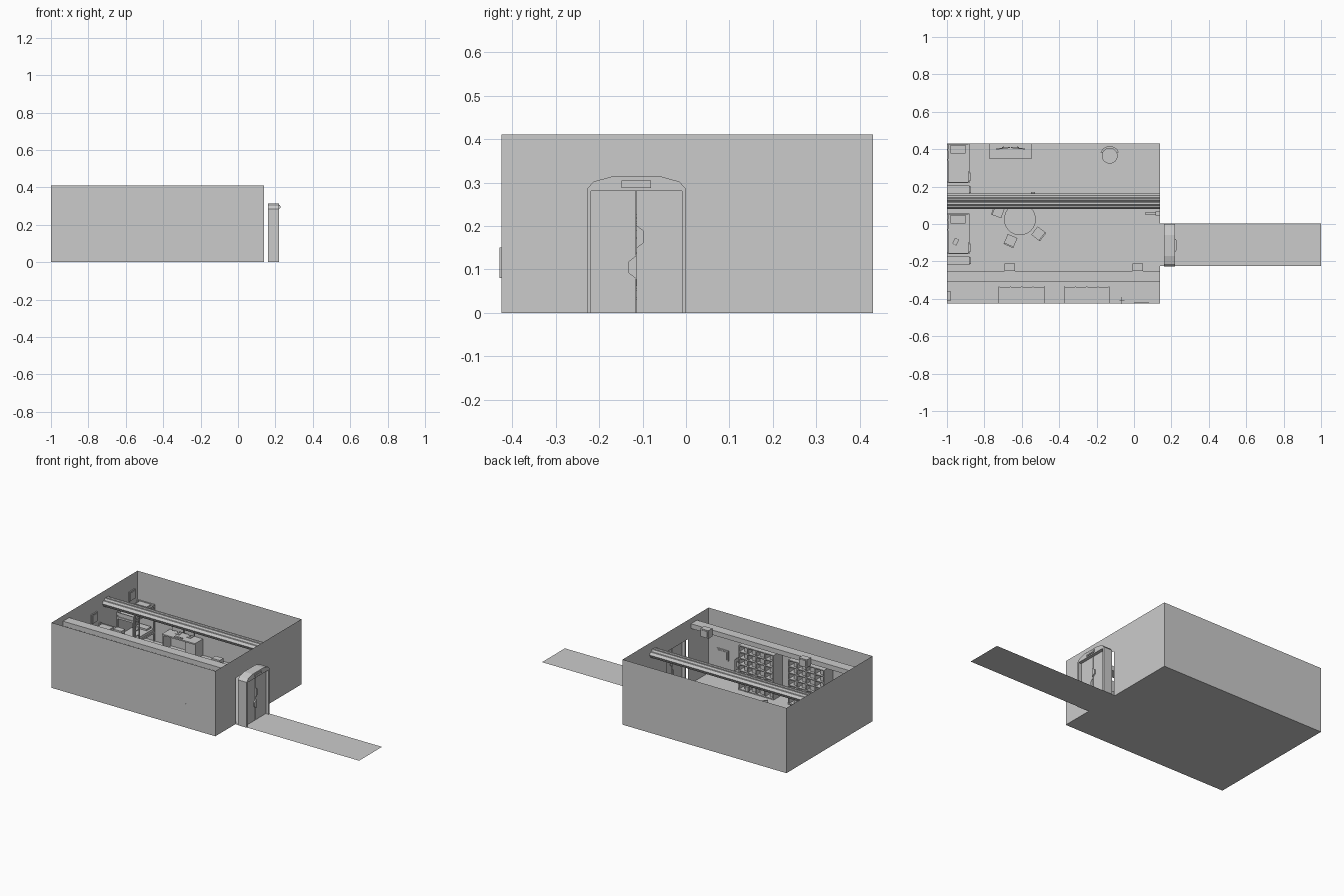
import bpy, bmesh, math
from mathutils import Matrix, Vector

if "Cube" in bpy.data.objects:
    bpy.data.objects.remove(bpy.data.objects["Cube"])

grey = bpy.data.materials.new("plain grey")
grey.diffuse_color = (0.6, 0.6, 0.6, 1)
grey.use_nodes = True
grey.node_tree.nodes["Principled BSDF"].inputs["Base Color"].default_value = grey.diffuse_color


def add(name, bm, rot=0, at=(0, 0, 0)):
    me = bpy.data.meshes.new(name)
    bm.to_mesh(me)
    bm.free()
    me.materials.append(grey)
    ob = bpy.data.objects.new(name, me)
    ob.rotation_euler.z = rot
    ob.location = at
    bpy.context.collection.objects.link(ob)
    return ob


def into(bm, x0, x1, y0, y1, z0, z1):
    m = Matrix.Translation(((x0 + x1) / 2, (y0 + y1) / 2, (z0 + z1) / 2))
    bmesh.ops.create_cube(bm, size=1, matrix=m @ Matrix.Diagonal((x1 - x0, y1 - y0, z1 - z0, 1)))


def boxes(name, *bs, rot=0, at=(0, 0, 0)):
    bm = bmesh.new()
    for b in bs:
        into(bm, *b)
    return add(name, bm, rot, at)


def sheet(name, pts):
    bm = bmesh.new()
    bm.faces.new([bm.verts.new(p) for p in pts])
    return add(name, bm)


def extrude_x(name, prof, x0, x1):
    """Extrude a (y, z) outline along x."""
    bm = bmesh.new()
    f = bm.faces.new([bm.verts.new((x0, y, z)) for y, z in prof])
    r = bmesh.ops.extrude_face_region(bm, geom=[f])
    bmesh.ops.translate(bm, vec=(x1 - x0, 0, 0), verts=[v for v in r["geom"] if isinstance(v, bmesh.types.BMVert)])
    bmesh.ops.recalc_face_normals(bm, faces=bm.faces)
    return add(name, bm)


def cone(name, x, y, z0, z1, r0, r1, n=24):
    bm = bmesh.new()
    bmesh.ops.create_cone(bm, cap_ends=True, segments=n, radius1=r0, radius2=r1, depth=z1 - z0,
                          matrix=Matrix.Translation((x, y, (z0 + z1) / 2)))
    return add(name, bm)


# room shell
L, R, F, B, H = -1, 0.14, -0.425, 0.43, 0.41
sheet("floor", [(L, F, 0), (R, F, 0), (R, B, 0), (L, B, 0)])
sheet("corridor_floor", [(R, -0.225, 0), (1, -0.225, 0), (1, 0.003, 0), (R, 0.003, 0)])
sheet("front_wall", [(L, F, 0), (R, F, 0), (R, F, H), (L, F, H)])
sheet("back_wall", [(R, B, 0), (L, B, 0), (L, B, H), (R, B, H)])
sheet("left_wall", [(L, B, 0), (L, F, 0), (L, F, H), (L, B, H)])
sheet("right_wall", [(R, F, 0), (R, -0.22, 0), (R, -0.22, 0.29), (R, -0.005, 0.29),
                     (R, -0.005, 0), (R, B, 0), (R, B, H), (R, F, H)])

# door frame, leaves, handles, sign
extrude_x("door_frame", [(0, 0), (0, .285), (-.015, .302), (-.058, .314), (-.17, .314), (-.213, .302),
                         (-.228, .285), (-.228, 0), (-.219, 0), (-.219, .28), (-.009, .28), (-.009, 0)], .16, .22)
boxes("door_leaves", (.18, .2, -.219, -.1155, 0, .28), (.18, .2, -.1135, -.009, 0, .28))
for nm, s, z in (("upper_handle", 1, .175), ("lower_handle", -1, .105)):
    extrude_x(nm, [(-.1145, z - .027), (-.1145 + s * .018, z - .013), (-.1145 + s * .018, z + .013),
                   (-.1145, z + .027)], .175, .208)
boxes("door_sign", (.219, .224, -.148, -.08, .287, .305), (.223, .226, -.143, -.085, .291, .301))

# overhead ribbed beam
extrude_x("overhead_beam", [(.08, .335), (.09, .35), (.1, .35), (.105, .362), (.115, .362), (.12, .355), (.127, .362),
                            (.137, .362), (.142, .35), (.152, .35), (.162, .335), (.15, .315), (.092, .315)], L, R)
boxes("beam_lamp", (-.55, -.53, .155, .17, .29, .32))

# front ledge with hanging units
boxes("front_ledge", (L, R, -.31, -.25, .345, .375))
for x in (-.665, .02):
    boxes("ledge_speaker", (x - .028, x + .028, -.25, -.212, .335, .385),
          (x - .02, x + .02, -.213, -.209, .342, .378))

# bookcases with shelves and books
for x0, x1 in ((-.725, -.475), (-.375, -.13)):
    bs = [(x0, x1, F, F + .01, 0, .28)]
    for i in range(5):
        x = x0 + (x1 - x0 - .006) * i / 4
        bs.append((x, x + .006, F, -.335, 0, .28))
    for i in range(8):
        z = .274 * i / 7
        bs.append((x0, x1, F, -.336, z, z + .006))
        if i < 7:
            for k in range(4):
                bx = x0 + (x1 - x0 - .006) * k / 4 + .006
                w = .03 + .012 * ((i * 3 + k * 5) % 3) / 2
                bs.append((bx, bx + w, F, -.352, z + .006, z + .03))
    boxes("bookcase", *bs)

# bunk beds with pillows, posts, rails and ladders
for y0, y1, ph in ((.22, B, .40), (-.16, .055, .025)):
    bs = []
    for z in (.05, .19):
        bs += [(L, -.88, y0, y1, z, z + .012), (L + .005, -.885, y0 + .005, y1 - .005, z + .012, z + .028),
               (-.98, -.90, ph - .022, ph + .022, z + .028, z + .038)]
    bs += [(a, a + .008, b, b + .008, 0, .23) for a in (L, -.888) for b in (y0, y1 - .008)]
    bs += [(L, -.88, b, b + .004, .215, .23) for b in (y0, y1 - .004)]
    bs += [(-.884, -.88, y0 + .06, y1, .215, .225)]
    boxes("bunk_bed", *bs)
    lad = [(-.88, -.874, y0 + d, y0 + d + .005, 0, .24) for d in (.01, .05)]
    lad += [(-.88, -.874, y0 + .01, y0 + .055, .03 + .035 * i, .035 + .035 * i) for i in range(6)]
    boxes("bunk_ladder", *lad)
    boxes("wall_picture", (L, L + .006, ph - .06, ph - .0, .25, .31), (L + .005, L + .009, ph - .053, ph - .007, .257, .303))
    boxes("bedside_locker", (L, -.88, y0 - .06, y0 - .015, 0, .09), (-.88, -.872, y0 - .055, y0 - .02, .01, .08))
boxes("blanket_tool", (-.003, .003, -.05, .05, 0, .006), (-.012, .012, -.045, -.01, 0, .008),
      rot=-.5, at=(-.94, -.07, .22))

# desk with two monitors and keyboard
boxes("desk", (-.775, -.545, .35, B, .095, .103), (-.775, -.767, .355, B, 0, .095), (-.553, -.545, .355, B, 0, .095),
      (-.62, -.553, .36, B, .02, .095))
for x, r in ((-.70, .12), (-.62, -.1)):
    boxes("monitor", (-.037, .037, -.003, .003, .015, .065), (-.005, .005, 0, .008, 0, .04),
          (-.015, .015, -.012, .012, 0, .003), rot=r, at=(x, .405, .103))
boxes("keyboard", (-.695, -.655, .357, .37, .103, .107), (-.648, -.64, .358, .368, .103, .107))

# round table and chairs
cone("table_top", -.61, .025, .095, .103, .085, .085, 32)
cone("table_stem", -.61, .025, .008, .095, .012, .012, 12)
cone("table_foot", -.61, .025, 0, .008, .045, .04)
for x, y in ((-.727, .067), (-.66, -.09), (-.51, -.052)):
    a = math.atan2(.025 - y, -.61 - x) + math.pi / 2
    legs = [(i * .024 - .003, i * .024 + .003, j * .024 - .003, j * .024 + .003, 0, .055) for i in (-1, 1) for j in (-1, 1)]
    boxes("chair", (-.028, .028, -.028, .028, .055, .063), (-.028, .028, .022, .03, .063, .13), *legs, rot=a, at=(x, y, 0))

# swivel seat by the back wall
cx, cy = -.13, .365
cone("seat_base", cx, cy, 0, .01, .042, .03)
cone("seat_stem", cx, cy, .01, .05, .01, .01, 12)
cone("seat_cushion", cx, cy, .05, .07, .036, .042)
bm = bmesh.new()
arc = [math.radians(a) for a in range(20, 161, 20)]
for a0, a1 in zip(arc, arc[1:]):
    q = [(r * math.cos(a), r * math.sin(a)) for r, a in ((.04, a0), (.052, a0), (.052, a1), (.04, a1))]
    f = bm.faces.new([bm.verts.new((cx + u, cy + v, .06)) for u, v in q])
    g = bmesh.ops.extrude_face_region(bm, geom=[f])["geom"]
    bmesh.ops.translate(bm, vec=(0, 0, .09), verts=[v for v in g if isinstance(v, bmesh.types.BMVert)])
add("seat_back", bm)

# small wall fittings
boxes("front_wall_picture", (0, .08, F, F + .006, .11, .175), (.008, .072, F + .005, F + .009, .118, .167))
boxes("front_wall_blade", (-.066, -.063, F - .004, F + .035, .08, .15), (-.078, -.05, F + .012, F + .016, .1, .13))
boxes("right_wall_tap", (.06, .115, .051, .061, .13, .14), (.115, R, .045, .067, .115, .155))
boxes("left_wall_unit", (L, -.978, -.41, -.36, .15, .2))
